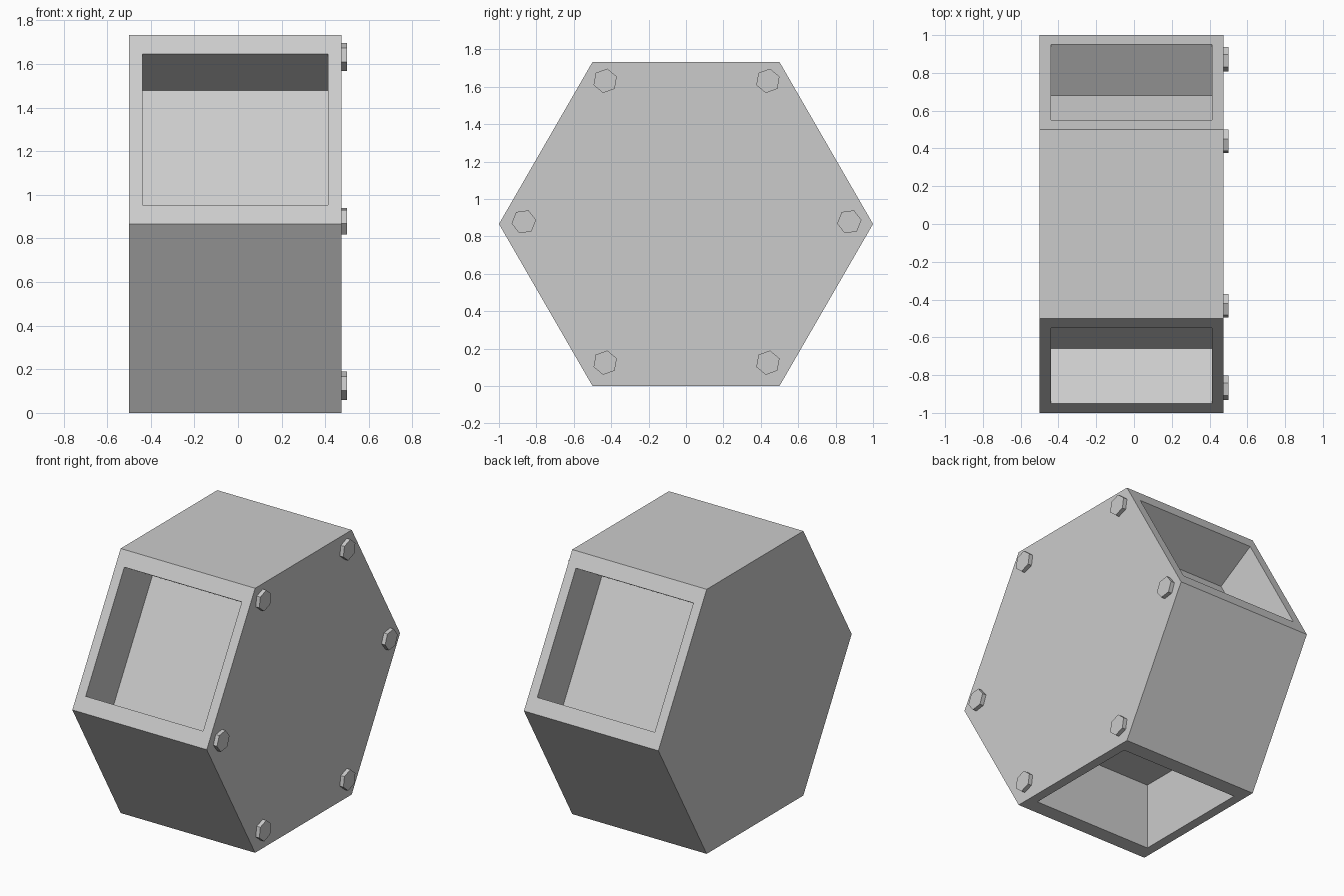
import bpy, bmesh
from math import radians, cos, sin, sqrt
from mathutils import Vector, Matrix

if "Cube" in bpy.data.objects:
    bpy.data.objects.remove(bpy.data.objects["Cube"])

X0, X1 = -0.5, 0.474          # body ends along x
CZ = sqrt(3) / 2              # hexagon centre height


def finish(bm, name):
    bmesh.ops.recalc_face_normals(bm, faces=bm.faces)
    mesh = bpy.data.meshes.new(name)
    bm.to_mesh(mesh)
    bm.free()
    obj = bpy.data.objects.new(name, mesh)
    bpy.context.collection.objects.link(obj)
    return obj


def hex_prism(bm, radius, x0, x1, y, z, turn):
    ends = [[bm.verts.new((x, y + radius * cos(radians(60 * i + turn)),
                           z + radius * sin(radians(60 * i + turn)))) for i in range(6)]
            for x in (x0, x1)]
    bm.faces.new(ends[0])
    bm.faces.new(ends[1])
    sides = [bm.faces.new((ends[0][i], ends[0][(i + 1) % 6],
                           ends[1][(i + 1) % 6], ends[1][i])) for i in range(6)]
    bmesh.ops.recalc_face_normals(bm, faces=bm.faces)
    bm.normal_update()
    return sides


# Hexagonal body with a square pocket in every other side face
bm = bmesh.new()
sides = hex_prism(bm, 1.0, X0, X1, 0, CZ, 0)
for index, depth in ((0, 0.31), (2, 0.335), (4, 0.43)):
    face = sides[index]
    normal = face.normal.copy()
    centre = face.calc_center_median()
    bmesh.ops.inset_individual(bm, faces=[face], thickness=0.087)
    # trim the opening to 0.8 x 0.8
    for v in face.verts:
        off = v.co - centre
        along = Vector((0, off.y, off.z)).normalized() * 0.4
        v.co = centre + Vector((off.x, along.y, along.z))
    floor = bmesh.ops.extrude_discrete_faces(bm, faces=[face])["faces"][0]
    bmesh.ops.translate(bm, verts=floor.verts, vec=-normal * depth)
finish(bm, "hexagonal_body")

# Hexagonal bolt heads near the corners of the right side
for i, turn in enumerate((8, 20, 20, 8, 20, 20)):
    a = radians(60 * i)
    bm = bmesh.new()
    hex_prism(bm, 0.066, X1 - 0.01, 0.5, 0.003 + 0.87 * cos(a), 0.878 + 0.87 * sin(a), turn)
    finish(bm, f"bolt_head_{i + 1}")
